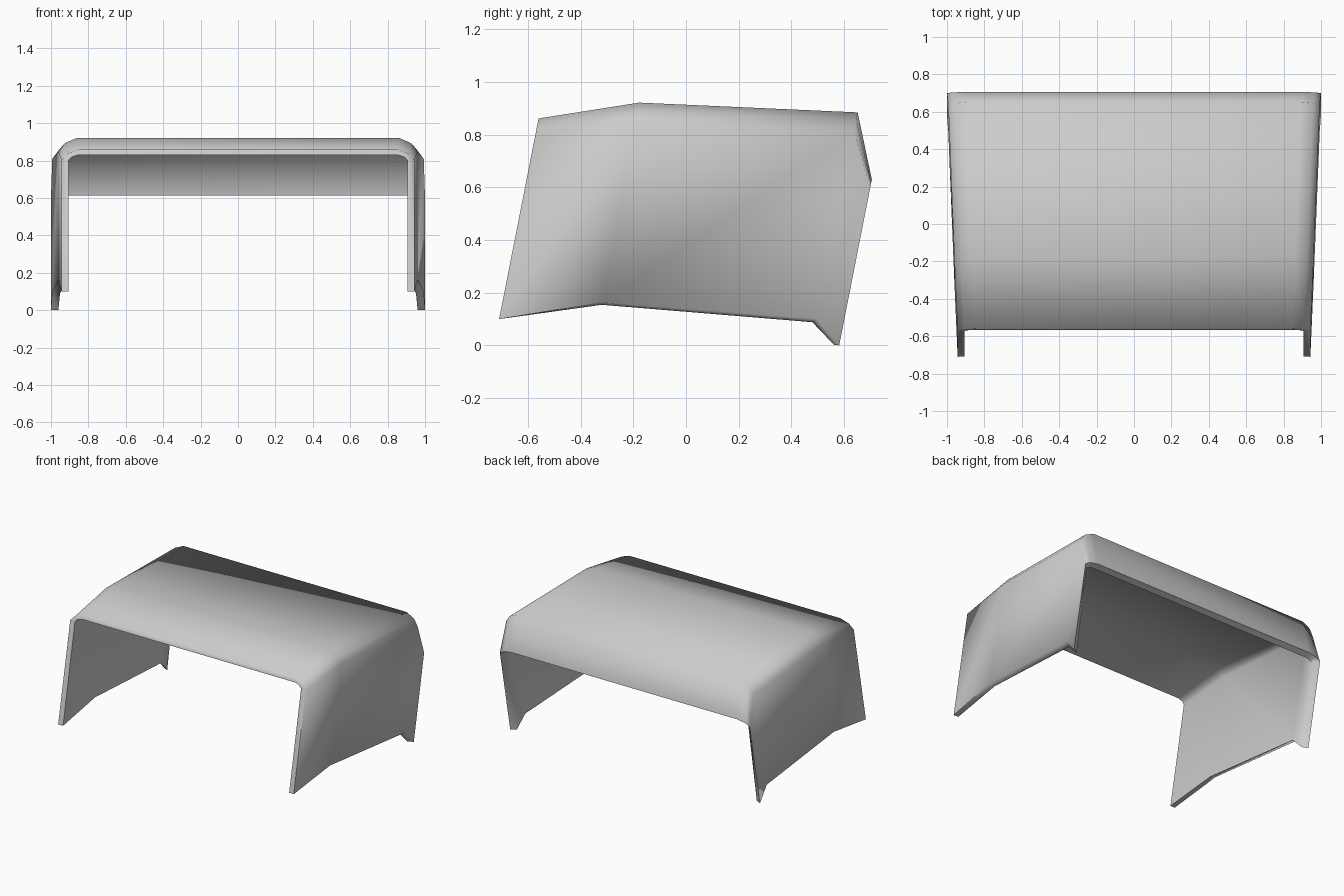
import bpy, bmesh, math

if "Cube" in bpy.data.objects:
    bpy.data.objects.remove(bpy.data.objects["Cube"])

# Stations front to back: half width, (y, z) at wall foot, (y, z) at roof, corner drop
OUTER = [
    (0.943, (-0.710, 0.100), (-0.560, 0.862), 0.060),
    (0.960, (-0.320, 0.163), (-0.178, 0.922), 0.075),
    (0.993, (0.495, 0.100), (0.652, 0.885), 0.075),
    (1.000, (0.582, 0.000), (0.706, 0.630), 0.030),
]
INNER = [
    (0.905, (-0.708, 0.100), (-0.566, 0.830), 0.028),
    (0.920, (-0.320, 0.154), (-0.184, 0.886), 0.040),
    (0.952, (0.480, 0.088), (0.620, 0.851), 0.040),
    (0.960, (0.562, 0.002), (0.664, 0.614), 0.018),
]


def section(bm, w, foot, roof, drop, run):
    """One arch: wall foot, rounded corner, roof, mirrored to the other side."""
    height = roof[1] - foot[1]
    half = []
    for x, d in ((w, height), (w, drop), (w - run * 0.35, drop * 0.38), (w - run, 0)):
        t = 1 - d / height
        half.append((x, foot[0] + (roof[0] - foot[0]) * t, foot[1] + height * t))
    points = half + [(-x, y, z) for x, y, z in reversed(half)]
    return [bm.verts.new(p) for p in points]


bm = bmesh.new()
outer = [section(bm, *s, 0.10) for s in OUTER]
inner = [section(bm, *s, 0.05) for s in INNER]


def bridge(a, b):
    for i in range(len(a) - 1):
        bm.faces.new((a[i], a[i + 1], b[i + 1], b[i]))


# Outer and inner skins
for skin in (outer, inner):
    for a, b in zip(skin, skin[1:]):
        bridge(a, b)
# Front and back rims
for k in (0, -1):
    bridge(outer[k], inner[k])
# Bottom edges of both side walls
for k in (0, -1):
    bridge([s[k] for s in outer], [s[k] for s in inner])

bmesh.ops.recalc_face_normals(bm, faces=bm.faces)
mesh = bpy.data.meshes.new("canopy_shell")
bm.to_mesh(mesh)
bm.free()
shell = bpy.data.objects.new("canopy_shell", mesh)
bpy.context.collection.objects.link(shell)

# Smooth body, crisp rims
bpy.context.view_layer.objects.active = shell
shell.select_set(True)
bpy.ops.object.shade_smooth_by_angle(angle=math.radians(80))
